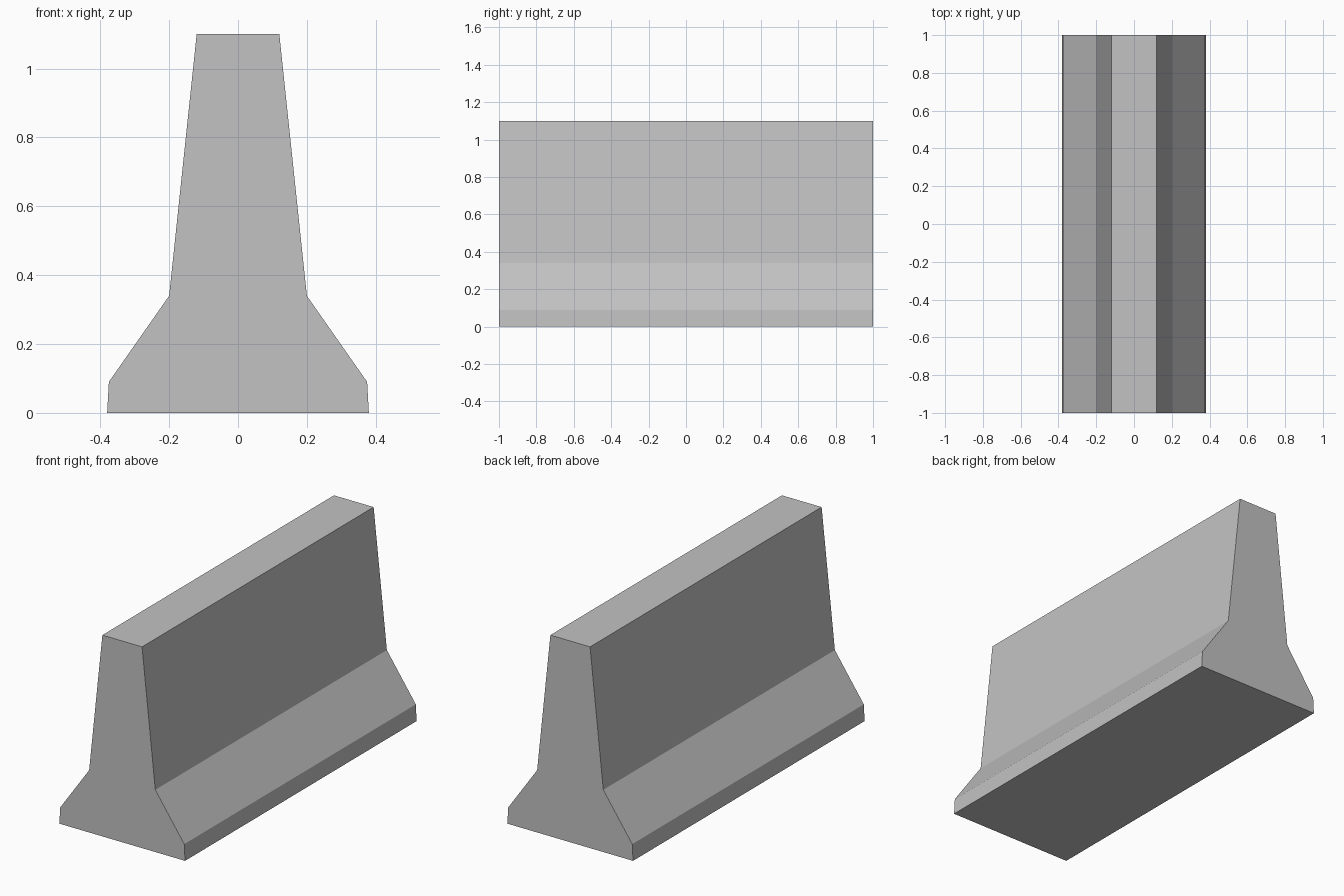
import bpy
import bmesh

# Remove the default object
cube = bpy.data.objects.get("Cube")
if cube:
    bpy.data.objects.remove(cube, do_unlink=True)

# Plain concrete material
concrete = bpy.data.materials.new("concrete_grey")
concrete.use_nodes = True
colour = (0.54, 0.54, 0.54, 1.0)
concrete.diffuse_color = colour
shader = concrete.node_tree.nodes["Principled BSDF"]
shader.inputs["Base Color"].default_value = colour
shader.inputs["Roughness"].default_value = 0.9

# Half profile from foot to crown: (half width, height)
half_profile = [(0.38, 0.0), (0.375, 0.09), (0.20, 0.34), (0.12, 1.10)]
outline = half_profile + [(-x, z) for x, z in reversed(half_profile)]
LENGTH = 2.0

# Barrier: mirrored profile extruded front to back
bm = bmesh.new()
end_face = bm.faces.new([bm.verts.new((x, -LENGTH / 2, z)) for x, z in outline])
extruded = bmesh.ops.extrude_face_region(bm, geom=[end_face], use_keep_orig=True)
far_verts = [g for g in extruded["geom"] if isinstance(g, bmesh.types.BMVert)]
bmesh.ops.translate(bm, verts=far_verts, vec=(0, LENGTH, 0))
bmesh.ops.recalc_face_normals(bm, faces=bm.faces)

mesh = bpy.data.meshes.new("concrete_barrier")
bm.to_mesh(mesh)
bm.free()
mesh.materials.append(concrete)
barrier = bpy.data.objects.new("concrete_barrier", mesh)
bpy.context.collection.objects.link(barrier)
